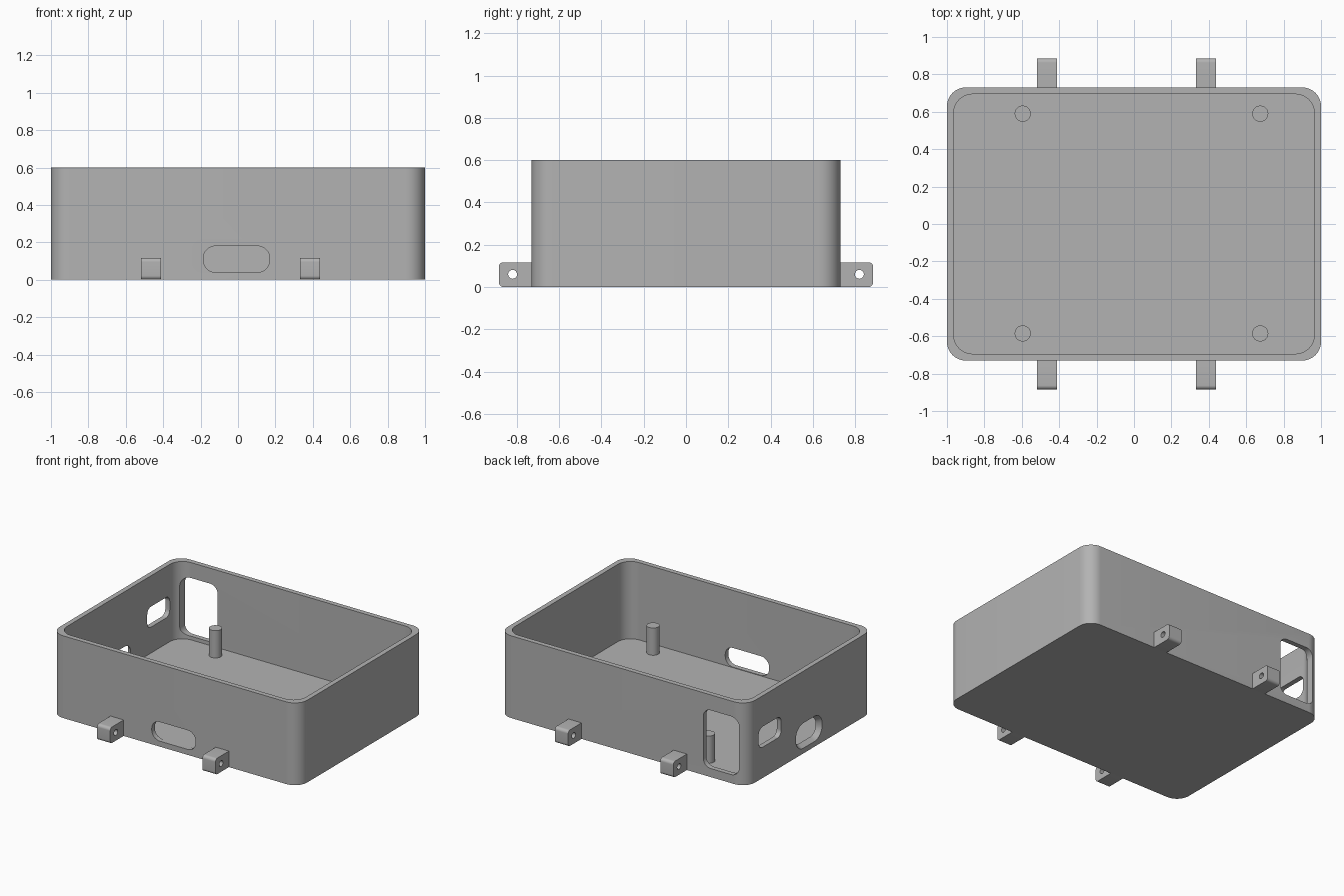
import bpy, bmesh, math
from mathutils import Vector

cube = bpy.data.objects.get("Cube")
if cube:
    bpy.data.objects.remove(cube, do_unlink=True)

grey = bpy.data.materials.new("light_grey")
grey.use_nodes = True
GREY = (0.45, 0.45, 0.45, 1)
grey.diffuse_color = GREY
grey.node_tree.nodes["Principled BSDF"].inputs["Base Color"].default_value = GREY

# Local (u, v, depth) turned to world directions for each extrusion axis
TURN = {
    "X": lambda u, v, d: Vector((d, u, v)),
    "Y": lambda u, v, d: Vector((u, d, v)),
    "Z": lambda u, v, d: Vector((u, v, d)),
}


def rounded_outline(w, h, r, steps=10):
    """Points round a rectangle with rounded corners."""
    points = []
    for corner, (sx, sy) in enumerate([(1, 1), (-1, 1), (-1, -1), (1, -1)]):
        for i in range(steps + 1):
            a = math.pi / 2 * (corner + i / steps)
            points.append((sx * (w / 2 - r) + r * math.cos(a),
                           sy * (h / 2 - r) + r * math.sin(a)))
    return points


def prism(name, axis, centre, size, r, depth, shrink=0):
    """Rounded block along an axis; shrink narrows its far end."""
    bm = bmesh.new()
    rings = []
    for d, s in ((-depth / 2, 0), (depth / 2, shrink)):
        outline = rounded_outline(size[0] - s, size[1] - s, r - s / 2)
        rings.append([bm.verts.new(TURN[axis](u, v, d) + Vector(centre)) for u, v in outline])
    near, far = rings
    bm.faces.new(near)
    bm.faces.new(far)
    for i in range(len(near)):
        j = (i + 1) % len(near)
        bm.faces.new((near[i], near[j], far[j], far[i]))
    bmesh.ops.remove_doubles(bm, verts=bm.verts, dist=1e-5)
    bmesh.ops.recalc_face_normals(bm, faces=bm.faces)
    mesh = bpy.data.meshes.new(name)
    bm.to_mesh(mesh)
    bm.free()
    mesh.materials.append(grey)
    obj = bpy.data.objects.new(name, mesh)
    bpy.context.collection.objects.link(obj)
    return obj


def select(obj):
    bpy.ops.object.select_all(action="DESELECT")
    obj.select_set(True)
    bpy.context.view_layer.objects.active = obj


def cut(obj, cutter):
    select(obj)
    mod = obj.modifiers.new("cut", "BOOLEAN")
    mod.operation, mod.solver, mod.object = "DIFFERENCE", "EXACT", cutter
    bpy.ops.object.modifier_apply(modifier=mod.name)
    bpy.data.objects.remove(cutter, do_unlink=True)


def smooth(obj):
    select(obj)
    bpy.ops.object.shade_smooth_by_angle(angle=math.radians(30))


WALL, HEIGHT, HALF_Y = 0.036, 0.6, 0.73

# Open tray with rounded corners
case = prism("case", "Z", (0, 0, HEIGHT / 2), (2, 2 * HALF_Y), 0.1, HEIGHT)
cut(case, prism("cavity", "Z", (0, 0, HEIGHT / 2 + WALL),
                (2 - 2 * WALL, 2 * (HALF_Y - WALL)), 0.1, HEIGHT))

# Front slot, tall back opening, side slot
cut(case, prism("front_slot", "Y", (-0.008, -HALF_Y, 0.11), (0.355, 0.14), 0.065, 0.2))
cut(case, prism("back_opening", "Y", (-0.793, HALF_Y, 0.275), (0.285, 0.425), 0.06, 0.2))
cut(case, prism("side_slot", "X", (-1, 0.46, 0.3), (0.26, 0.15), 0.045, 0.2))

# Flared side port, narrowing through the wall
cut(case, prism("side_port", "X", (-1 + WALL / 2, 0.01, 0.13), (0.31, 0.19), 0.09,
                WALL + 0.01, 0.06))
smooth(case)

# Standing posts on the floor
for side, x in (("right", -0.595), ("left", 0.675)):
    for end, y in (("front", -0.585), ("back", 0.59)):
        post = prism(f"post_{end}_{side}", "Z", (x, y, 0.13), (0.086, 0.086), 0.0429, 0.21)
        smooth(post)

# Mounting lugs with a cross hole
for side, x in (("right", -0.465), ("left", 0.385)):
    for end, s in (("front", -1), ("back", 1)):
        lug = prism(f"lug_{end}_{side}", "X", (x, s * 0.795, 0.0585), (0.18, 0.117), 0.022, 0.106)
        cut(lug, prism("lug_hole", "X", (x, s * 0.82, 0.06), (0.042, 0.042), 0.0209, 0.3))
        smooth(lug)
